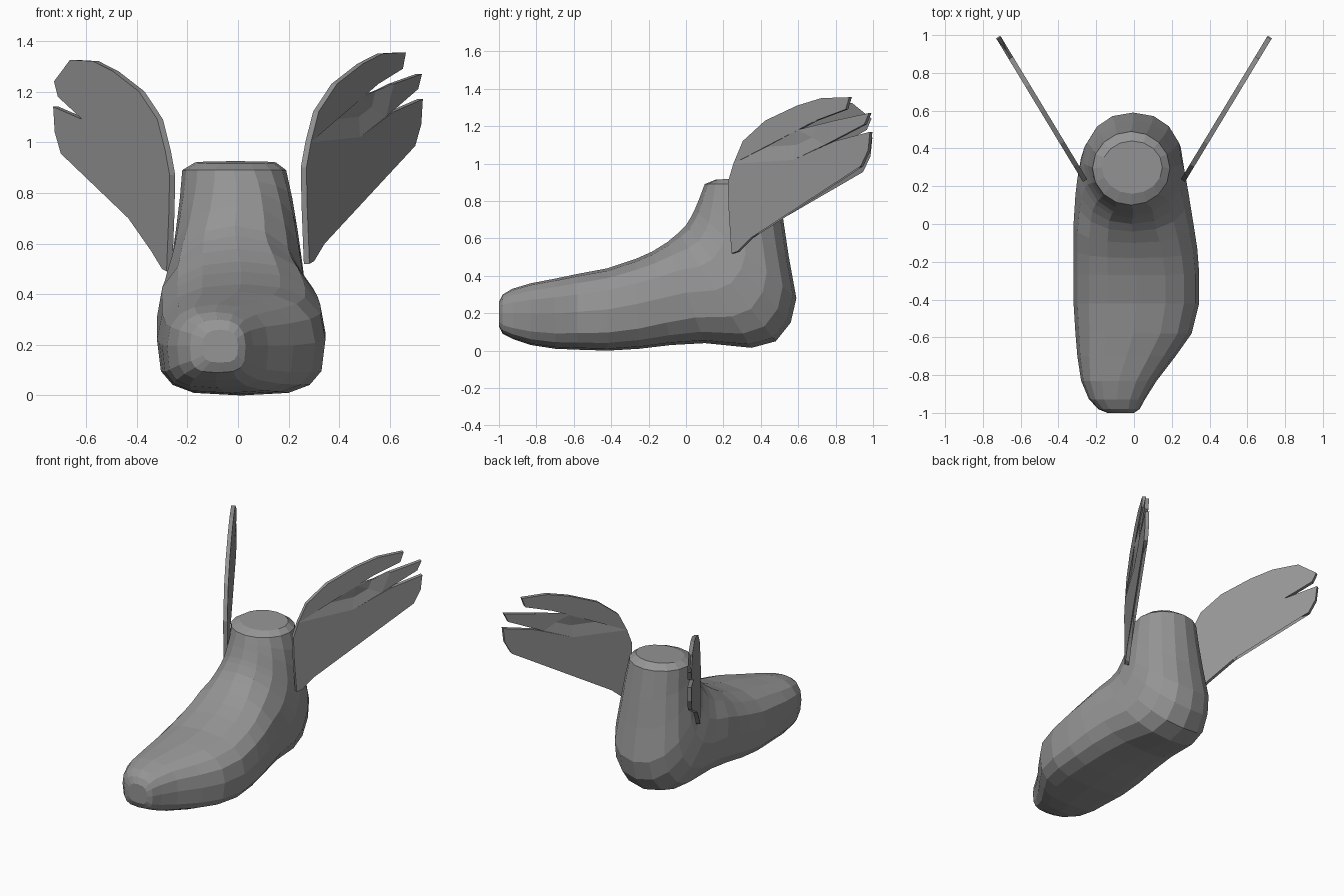
import bpy
import bmesh
import math

# Remove the default cube only
cube = bpy.data.objects.get("Cube")
if cube:
    bpy.data.objects.remove(cube, do_unlink=True)

SIDES = 16


def make_material(name, colour):
    material = bpy.data.materials.new(name)
    material.use_nodes = True
    material.diffuse_color = colour
    shader = material.node_tree.nodes["Principled BSDF"]
    shader.inputs["Base Color"].default_value = colour
    return material


def finish(name, bm, material):
    """Turn a bmesh into a flat-shaded object with one material."""
    bmesh.ops.recalc_face_normals(bm, faces=bm.faces)
    mesh = bpy.data.meshes.new(name)
    bm.to_mesh(mesh)
    bm.free()
    mesh.materials.append(material)
    obj = bpy.data.objects.new(name, mesh)
    bpy.context.collection.objects.link(obj)
    return obj


def power(value, exponent):
    return math.copysign(abs(value) ** exponent, value)


def section(bm, top_y, top_z, low_y, low_z, right_x, left_x):
    """One closed ring: domed above, boxy below, rounder as it tilts into the ankle."""
    length = math.hypot(top_y - low_y, top_z - low_z)
    tilt = abs(low_y - top_y) / length
    boxy = 0.6 + 0.4 * tilt
    middle, half = (left_x + right_x) / 2, (left_x - right_x) / 2
    ring = []
    for i in range(SIDES):
        angle = math.tau * i / SIDES
        c, s = math.cos(angle), math.sin(angle)
        exponent = boxy if s < 0 else 0.5 + boxy / 2
        x = middle + half * power(c, exponent)
        t = 0.5 + 0.5 * power(s, exponent)
        ring.append(bm.verts.new((x,
                                  low_y + (top_y - low_y) * t,
                                  low_z + (top_z - low_z) * t)))
    return ring


def build_boot(material):
    # Sections from toe, along the sole, round the heel and up to the ankle:
    # top y, top z, bottom y, bottom z, right x, left x
    sections = [
        (-1, .26, -1, .13, -.14, 0),
        (-.98, .30, -.98, .09, -.19, .03),
        (-.93, .33, -.92, .06, -.24, .06),
        (-.83, .36, -.83, .03, -.28, .12),
        (-.7, .385, -.7, .01, -.3, .22),
        (-.58, .41, -.58, .005, -.31, .305),
        (-.42, .44, -.42, 0, -.32, .345),
        (-.27, .49, -.25, .01, -.32, .345),
        (-.18, .53, -.08, .03, -.32, .335),
        (-.1, .58, .1, .04, -.32, .315),
        (-.04, .63, .35, .015, -.31, .29),
        (0, .67, .48, .05, -.3, .275),
        (.03, .72, .56, .15, -.28, .265),
        (.045, .75, .59, .28, -.265, .255),
        (.07, .81, .55, .5, -.245, .235),
        (.085, .85, .52, .7, -.23, .215),
        (.1, .89, .49, .89, -.22, .19),
        (.16, .915, .44, .925, -.17, .15),
    ]
    bm = bmesh.new()
    rings = [section(bm, *values) for values in sections]
    for a, b in zip(rings, rings[1:]):
        for i in range(SIDES):
            j = (i + 1) % SIDES
            bm.faces.new((a[i], a[j], b[j], b[i]))
    # Close the toe and the flat ankle top
    bm.faces.new(rings[0])
    bm.faces.new(rings[-1])
    return finish("winged_boot", bm, material)


def build_wing(name, side, lift, material):
    # Side outline with three feather tips: y, z
    outline = [
        (.25, .52), (.235, .75), (.23, .9), (.26, 1), (.31, 1.12),
        (.43, 1.23), (.6, 1.31), (.73, 1.35), (.88, 1.355),
        (.86, 1.29), (.7, 1.23), (.6, 1.18),
        (.8, 1.23), (.985, 1.27), (.96, 1.21), (.75, 1.1), (.58, 1.02),
        (.8, 1.12), (.99, 1.17), (.98, 1.07), (.94, .985),
        (.73, .93), (.58, .85), (.5, .73), (.35, .6), (.28, .53),
    ]
    bm = bmesh.new()
    verts = [bm.verts.new((side * (.265 + (y - .24) * .605), y, z + lift))
             for y, z in outline]
    bm.faces.new(verts)
    bmesh.ops.triangulate(bm, faces=bm.faces)
    wing = finish(name, bm, material)
    solid = wing.modifiers.new("thickness", "SOLIDIFY")
    solid.thickness = .026
    solid.offset = 0
    return wing


grey = make_material("stone grey", (.3, .3, .3, 1))
build_boot(grey)
build_wing("left_wing", 1, 0, grey)
build_wing("right_wing", -1, -.03, grey)
